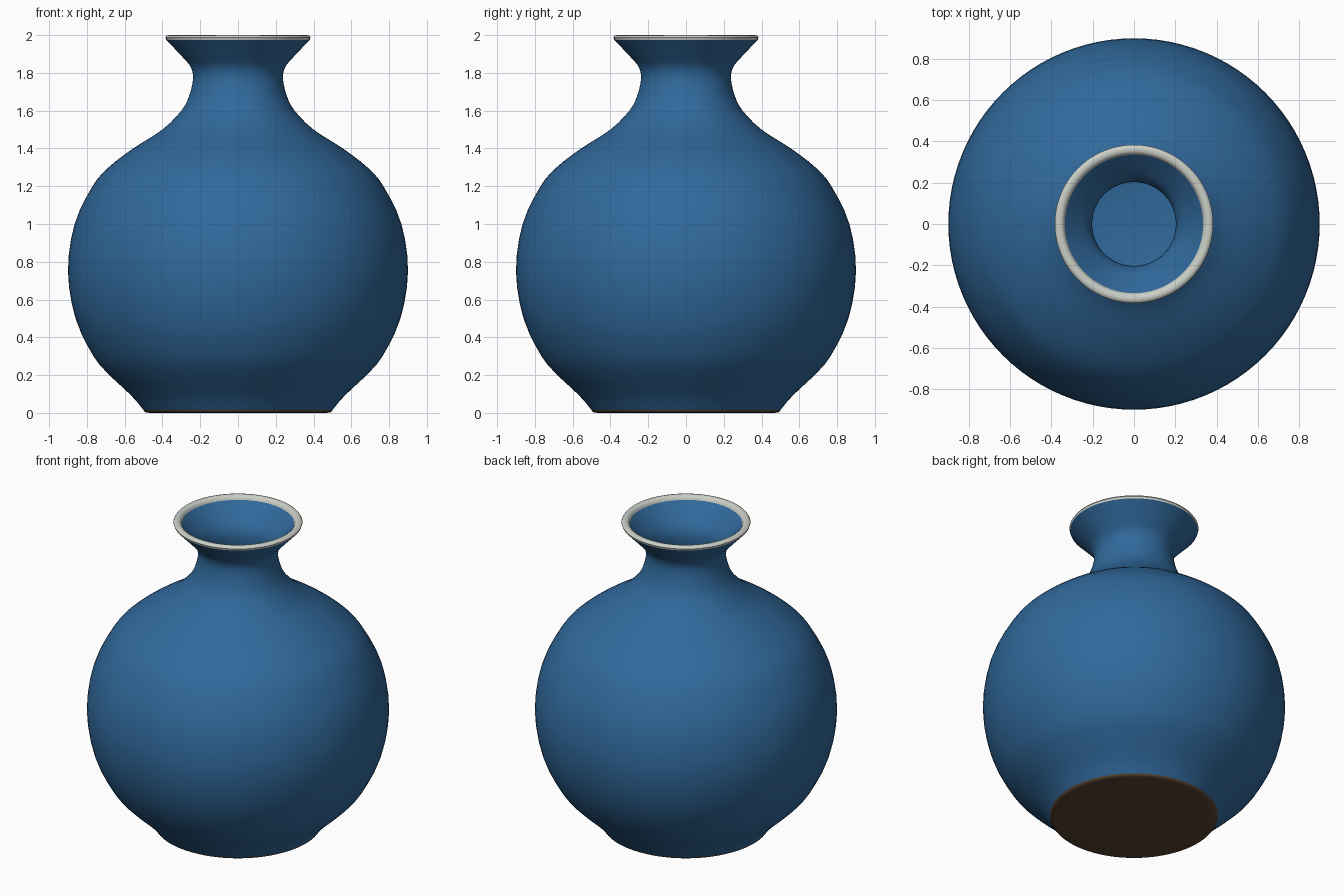
import bpy
import bmesh
import math
from mathutils import Vector

old = bpy.data.objects.get("Cube")
if old:
    bpy.data.objects.remove(old, do_unlink=True)

SEGMENTS = 96
WALL = 0.035


def material(name, colour):
    mat = bpy.data.materials.new(name)
    mat.use_nodes = True
    mat.diffuse_color = (*colour, 1)
    node = next(n for n in mat.node_tree.nodes if n.type == "BSDF_PRINCIPLED")
    node.inputs["Base Color"].default_value = (*colour, 1)
    return mat


def smooth_curve(points, steps=3):
    """Catmull-Rom curve through (radius, height) points."""
    p = [Vector(q) for q in points]
    p = [2 * p[0] - p[1]] + p + [2 * p[-1] - p[-2]]
    out = []
    for a, b, c, d in zip(p, p[1:], p[2:], p[3:]):
        for k in range(steps):
            t = k / steps
            out.append(0.5 * (2 * b + (c - a) * t + (2 * a - 5 * b + 4 * c - d) * t * t
                              + (3 * b - a - 3 * c + d) * t ** 3))
    return out + [p[-2]]


def lathe(name, profile, mat):
    """Revolve a profile about z; it runs up the outside and down the inside."""
    bm = bmesh.new()
    rings = []
    for r, z in profile:
        rings.append([bm.verts.new((r * math.cos(a), r * math.sin(a), z))
                      for a in (math.tau * i / SEGMENTS for i in range(SEGMENTS))])
    for low, high in zip(rings, rings[1:]):
        for i in range(SEGMENTS):
            j = (i + 1) % SEGMENTS
            bm.faces.new((low[i], low[j], high[j], high[i]))
    bmesh.ops.remove_doubles(bm, verts=bm.verts, dist=1e-5)
    mesh = bpy.data.meshes.new(name)
    bm.to_mesh(mesh)
    bm.free()
    mesh.materials.append(mat)
    obj = bpy.data.objects.new(name, mesh)
    bpy.context.collection.objects.link(obj)
    bpy.ops.object.select_all(action="DESELECT")
    obj.select_set(True)
    bpy.context.view_layer.objects.active = obj
    bpy.ops.object.shade_smooth_by_angle(angle=math.radians(50))
    return obj


blue = material("blue glaze", (0.03, 0.14, 0.33))
cream = material("pale rim glaze", (0.60, 0.62, 0.57))
brown = material("bare brown clay", (0.10, 0.06, 0.03))

# Outer silhouette from foot to lip
outer = smooth_curve([
    (0.50, 0.015), (0.545, 0.07), (0.60, 0.125), (0.68, 0.20), (0.765, 0.30),
    (0.86, 0.50), (0.90, 0.75), (0.865, 1.0), (0.77, 1.2), (0.685, 1.3),
    (0.555, 1.4), (0.40, 1.5), (0.30, 1.6), (0.258, 1.68), (0.238, 1.77),
    (0.25, 1.83), (0.29, 1.88), (0.38, 1.975)])

# Inner wall: the silhouette moved inwards by the wall thickness
inner = []
for before, here, after in zip(outer, outer[1:], outer[2:]):
    along = (after - before).normalized()
    q = here + WALL * Vector((-along.y, along.x))
    if 0.07 < q.y < 1.95:
        inner.append(q)
inner = [Vector((0, 0.05)), Vector((0.45, 0.05))] + inner + [Vector((0.335, 1.975))]

# Body, hollow inside
lathe("vase_outer_wall", outer, blue)
lathe("vase_inner_wall", inner[::-1], blue)

# Rounded rim
rim = [(0.38, 1.975), (0.384, 1.987), (0.377, 1.997), (0.365, 2.0),
       (0.350, 1.998), (0.340, 1.99), (0.335, 1.975)]
lathe("rim", rim, cream)

# Unglazed foot
lathe("foot", [(0, 0), (0.47, 0), (0.488, 0.003), (0.497, 0.008), (0.50, 0.015)], brown)
